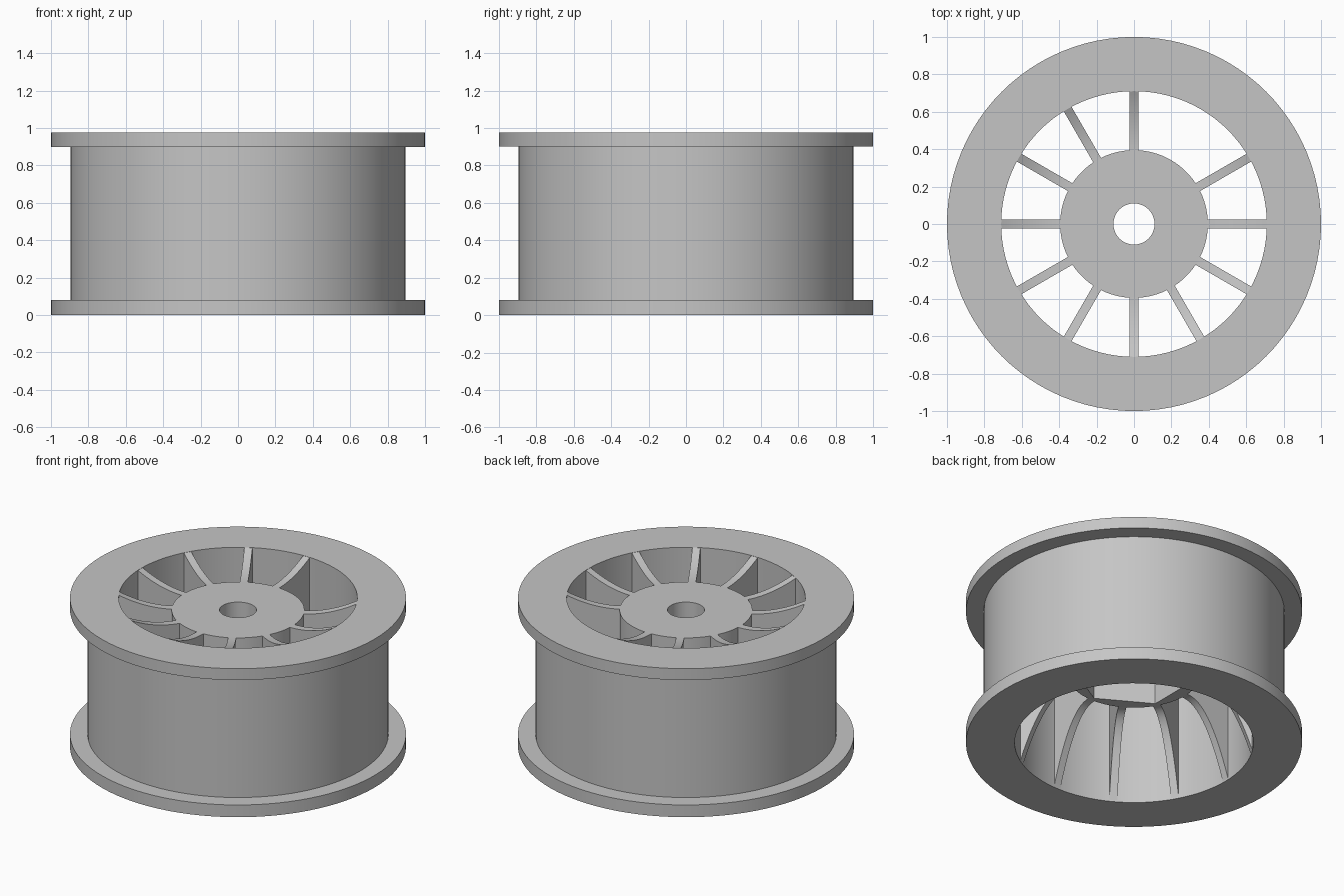
import bpy, bmesh, math

if "Cube" in bpy.data.objects:
    bpy.data.objects.remove(bpy.data.objects["Cube"])

SEGMENTS = 96
HEIGHT = 0.975
RIM_INNER = 0.71
HUB_RADIUS, HUB_BOTTOM, HUB_TOP = 0.395, 0.47, 0.895

grey = bpy.data.materials.new("plain grey")
grey.diffuse_color = (0.56, 0.56, 0.56, 1)
grey.use_nodes = True
grey.node_tree.nodes["Principled BSDF"].inputs["Base Color"].default_value = grey.diffuse_color


def finish(name, bm):
    bmesh.ops.recalc_face_normals(bm, faces=bm.faces)
    mesh = bpy.data.meshes.new(name)
    bm.to_mesh(mesh)
    bm.free()
    mesh.materials.append(grey)
    obj = bpy.data.objects.new(name, mesh)
    bpy.context.collection.objects.link(obj)
    bpy.ops.object.select_all(action='DESELECT')
    obj.select_set(True)
    bpy.context.view_layer.objects.active = obj
    bpy.ops.object.shade_smooth_by_angle(angle=math.radians(25))
    return obj


def lathe(name, profile):
    """Revolve a closed profile; a radius may be a function of the angle."""
    bm = bmesh.new()
    rings = []
    for i in range(SEGMENTS):
        a = 2 * math.pi * i / SEGMENTS
        ring = []
        for r, z in profile:
            r = r(a) if callable(r) else r
            ring.append(bm.verts.new((r * math.cos(a), r * math.sin(a), z)))
        rings.append(ring)
    n = len(profile)
    for i in range(SEGMENTS):
        p, q = rings[i], rings[(i + 1) % SEGMENTS]
        for j in range(n):
            k = (j + 1) % n
            bm.faces.new((p[j], q[j], q[k], p[k]))
    return finish(name, bm)


def hex_radius(angle):
    """Hexagon outline with corners on the y axis."""
    return 0.32 / math.cos((angle + math.pi / 6) % (math.pi / 3) - math.pi / 6)


def spoke(name, angle, half_width=0.024, steps=14):
    """Upright web with curved upper and lower edges."""
    bm = bmesh.new()
    inner, outer = HUB_RADIUS - 0.003, RIM_INNER + 0.003
    top, bottom = [], []
    for i in range(steps + 1):
        u = i / steps
        r = inner + (outer - inner) * u
        top.append((r, HUB_TOP + (HEIGHT - HUB_TOP) * u ** 2))
        bottom.append((r, HUB_BOTTOM * (1 - u ** 2.2)))
    c, s = math.cos(angle), math.sin(angle)

    def row(points, w):
        return [bm.verts.new((r * c - w * s, r * s + w * c, z)) for r, z in points]

    rows = [row(top, half_width), row(top, -half_width),
            row(bottom, -half_width), row(bottom, half_width)]
    for j in range(4):
        p, q = rows[j], rows[(j + 1) % 4]
        for i in range(steps):
            bm.faces.new((p[i], p[i + 1], q[i + 1], q[i]))
    for end in (0, -1):
        bm.faces.new([r[end] for r in rows])
    return finish(name, bm)


# Rim: barrel with a flange at each end
lathe("rim", [(RIM_INNER, 0), (1, 0), (1, 0.08), (0.895, 0.08),
              (0.895, 0.9), (1, 0.9), (1, HEIGHT), (RIM_INNER, HEIGHT)])

# Hub: round boss, axle hole and hexagonal pocket underneath
lathe("hub", [(HUB_RADIUS, HUB_BOTTOM), (HUB_RADIUS, HUB_TOP), (0.11, HUB_TOP),
              (0.11, 0.76), (hex_radius, 0.76), (hex_radius, HUB_BOTTOM)])

# Spokes every 30 degrees, with one left out
for k in range(12):
    if k != 2:
        spoke(f"spoke_{k}", math.radians(30 * k))
